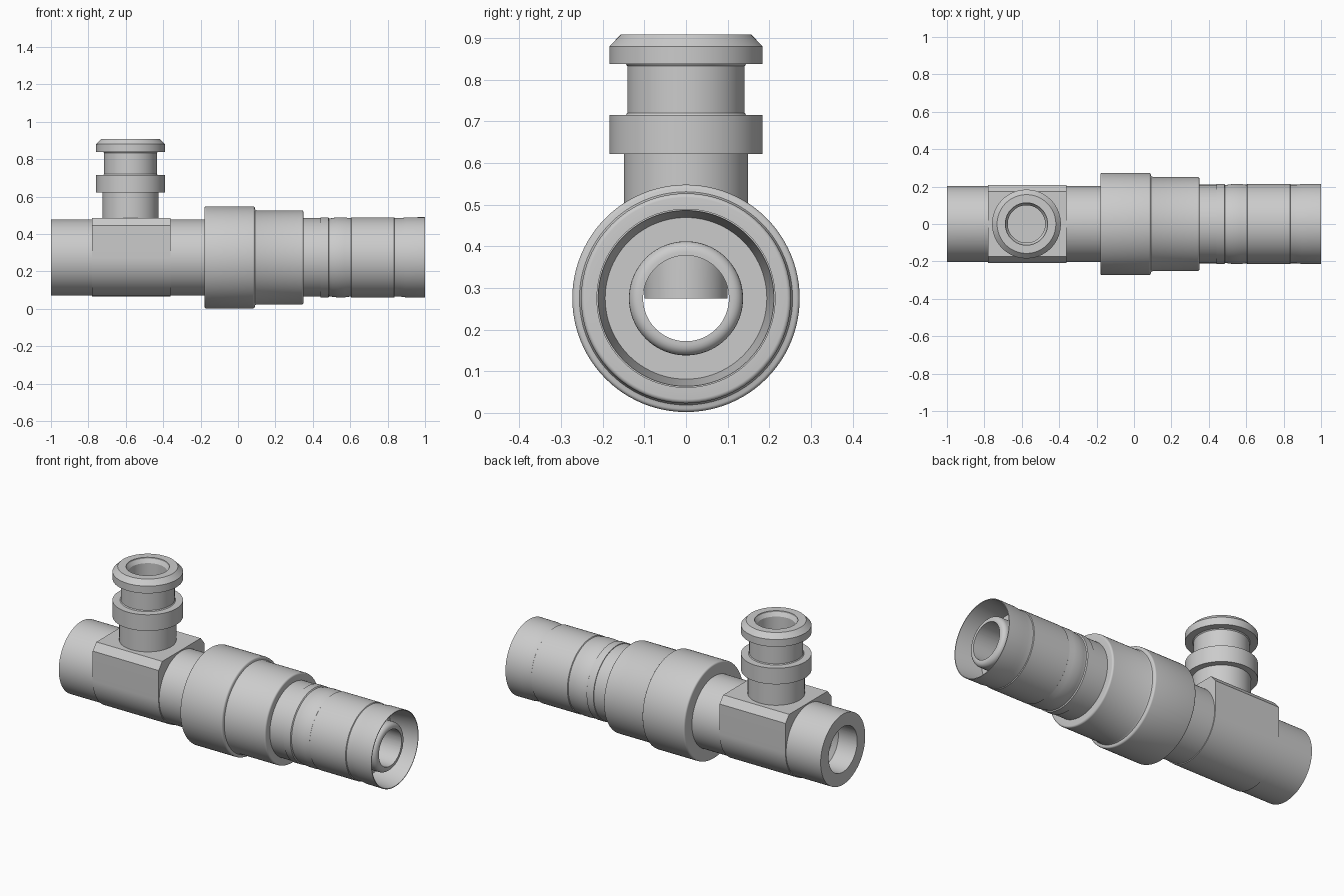
import bpy, bmesh, math
from mathutils import Matrix, Vector

if "Cube" in bpy.data.objects:
    bpy.data.objects.remove(bpy.data.objects["Cube"])

AXIS_Z = 0.275      # height of the main tube axis
PORT_X = -0.575     # position of the side port

metal = bpy.data.materials.new("grey metal")
metal.use_nodes = True
metal.diffuse_color = (0.6, 0.6, 0.6, 1)
metal.node_tree.nodes["Principled BSDF"].inputs["Base Color"].default_value = (0.6, 0.6, 0.6, 1)


def finish(bm, name):
    bmesh.ops.recalc_face_normals(bm, faces=bm.faces)
    mesh = bpy.data.meshes.new(name)
    bm.to_mesh(mesh)
    bm.free()
    mesh.materials.append(metal)
    obj = bpy.data.objects.new(name, mesh)
    bpy.context.collection.objects.link(obj)
    return obj


def lathe(name, profile, matrix, steps=96):
    """Revolve (along, radius) points about local z, then place the solid."""
    bm = bmesh.new()
    verts = [bm.verts.new((r, 0, h)) for h, r in profile]
    edges = [bm.edges.new(pair) for pair in zip(verts, verts[1:])]
    bmesh.ops.spin(bm, geom=verts + edges, cent=(0, 0, 0), axis=(0, 0, 1),
                   angle=math.tau, steps=steps, use_merge=True)
    bmesh.ops.remove_doubles(bm, verts=bm.verts, dist=1e-5)
    bm.transform(matrix)
    return finish(bm, name)


def rounded(x, r, radius, start, end):
    """Quarter-round points centred on (x, r), angles in degrees."""
    return [(x + radius * math.cos(math.radians(start + (end - start) * i / 5)),
             r + radius * math.sin(math.radians(start + (end - start) * i / 5)))
            for i in range(6)]


along_x = Matrix.Translation((0, 0, AXIS_Z)) @ Matrix.Rotation(math.pi / 2, 4, "Y")
along_z = Matrix.Translation((PORT_X, 0, 0))

# Main tube: stepped collar, grooved sleeve, open end with an inner nozzle
profile = [(-1, 0), (-1, 0.203), (-0.18, 0.203)]
profile += rounded(-0.17, 0.263, 0.01, 180, 90)
profile += rounded(0.08, 0.263, 0.01, 90, 0)
profile += [(0.092, 0.256), (0.1, 0.252)]
profile += rounded(0.34, 0.242, 0.01, 90, 0)
profile += [(0.35, 0.21), (0.44, 0.21), (0.44, 0.214), (0.483, 0.214),
            (0.487, 0.208), (0.492, 0.208), (0.505, 0.211), (0.53, 0.214), (0.57, 0.214),
            (0.597, 0.21), (0.603, 0.21), (0.606, 0.214), (0.835, 0.214),
            (0.838, 0.21), (0.843, 0.21), (0.87, 0.21), (0.9, 0.214), (1, 0.215),
            (1, 0.211), (0.84, 0.194), (0.84, 0.137)]
profile += rounded(0.945, 0.112, 0.025, 90, 0)
profile += [(0.97, 0)]
main_tube = lathe("main_tube", profile, along_x)

# Block under the port: round below, square with chamfered shoulders above
bm = bmesh.new()
outline = [(0.208 * math.cos(a), 0.208 * math.sin(a))
           for a in (math.pi + math.pi * i / 48 for i in range(49))]
outline += [(0.208, 0.17), (0.175, 0.21), (-0.175, 0.21), (-0.208, 0.17)]
face = bm.faces.new([bm.verts.new((-0.78, y, z + AXIS_Z)) for y, z in outline])
extruded = bmesh.ops.extrude_face_region(bm, geom=[face])["geom"]
bmesh.ops.translate(bm, vec=Vector((0.42, 0, 0)),
                    verts=[g for g in extruded if isinstance(g, bmesh.types.BMVert)])
port_block = finish(bm, "port_block")

# Side port with two flanges
side_port = lathe("side_port", [
    (0.42, 0), (0.42, 0.149), (0.622, 0.149), (0.622, 0.184), (0.715, 0.184),
    (0.715, 0.145), (0.72, 0.141), (0.833, 0.141), (0.838, 0.145), (0.838, 0.184),
    (0.88, 0.184), (0.908, 0.157), (0.908, 0)], along_z)

# Bores
main_bore = lathe("main_bore_cutter", [
    (-1.1, 0), (-1.1, 0.13), (-0.88, 0.13), (-0.86, 0.103), (1.1, 0.103), (1.1, 0)], along_x)
port_bore = lathe("port_bore_cutter", [
    (AXIS_Z, 0), (AXIS_Z, 0.1), (0.88, 0.1), (0.9, 0.113), (1, 0.113), (1, 0)], along_z, 90)

for obj in (main_tube, port_block, side_port):
    bpy.ops.object.select_all(action="DESELECT")
    obj.select_set(True)
    bpy.context.view_layer.objects.active = obj
    for cutter in (main_bore, port_bore):
        mod = obj.modifiers.new("bore", "BOOLEAN")
        mod.operation = "DIFFERENCE"
        mod.solver = "EXACT"
        mod.object = cutter
        bpy.ops.object.modifier_apply(modifier=mod.name)
    bpy.ops.object.shade_smooth_by_angle(angle=math.radians(30))

for cutter in (main_bore, port_bore):
    bpy.data.objects.remove(cutter)
